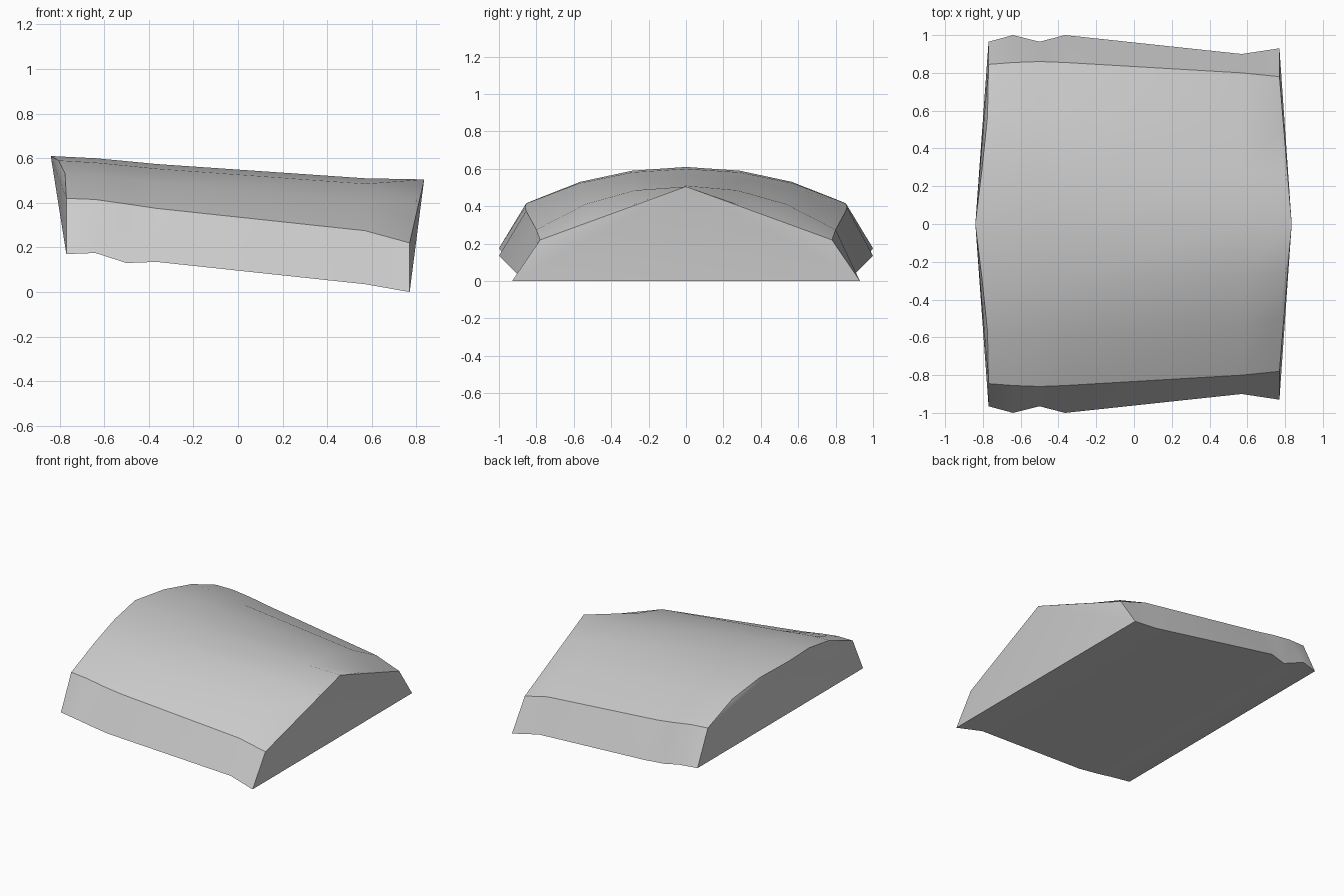
import bpy, bmesh
from math import radians

cube = bpy.data.objects.get("Cube")
if cube:
    bpy.data.objects.remove(cube, do_unlink=True)

grey = bpy.data.materials.new("light_grey")
grey.use_nodes = True
colour = (0.6, 0.6, 0.6, 1)
grey.diffuse_color = colour
grey.node_tree.nodes["Principled BSDF"].inputs["Base Color"].default_value = colour

# Stations: x, crown z, shoulder y, shoulder z, hem y, hem z, crown overhang
stations = [
    (-0.77, 0.61, 0.845, 0.42, 0.965, 0.17, -0.07),
    (-0.64, 0.60, 0.855, 0.415, 1.0, 0.175, 0),
    (-0.50, 0.587, 0.86, 0.395, 0.965, 0.13, 0),
    (-0.365, 0.574, 0.855, 0.375, 1.0, 0.135, 0),
    (0.57, 0.51, 0.80, 0.275, 0.90, 0.035, 0),
    (0.77, 0.505, 0.78, 0.22, 0.93, 0.0, 0.065),
]
# Arch steps: share of width, share of drop, share of overhang
arch = [(0, 0, 1), (0.34, 0.105, 0.5), (0.67, 0.42, 0.08), (1, 1, 0)]
ridged = [(0, 0, 1), (0.34, 0.32, 0.5), (0.64, 0.61, 0.08), (1, 1, 0)]


def section(bm, station, steps):
    """One closed cross-section, from the hem at -y over the crown to +y."""
    x, crown, sy, sz, hy, hz, over = station
    half = [(x + over * o, sy * w, crown - (crown - sz) * d) for w, d, o in steps]
    half.append((x, hy, hz))
    ring = [(px, -py, pz) for px, py, pz in half[:0:-1]] + half
    return [bm.verts.new(p) for p in ring]


# Lofted hood with a flat underside
bm = bmesh.new()
rings = [section(bm, s, ridged if s is stations[-1] else arch) for s in stations]
count = len(rings[0])
for a, b in zip(rings, rings[1:]):
    for i in range(count):
        j = (i + 1) % count
        bm.faces.new((a[i], a[j], b[j], b[i]))

# End caps, fanned from the crown point
for ring in (rings[0], rings[-1]):
    mid = count // 2
    for i in range(count):
        j = (i + 1) % count
        if mid not in (i, j):
            bm.faces.new((ring[mid], ring[i], ring[j]))

bmesh.ops.recalc_face_normals(bm, faces=bm.faces[:])
mesh = bpy.data.meshes.new("sloped_cover")
bm.to_mesh(mesh)
bm.free()
mesh.materials.append(grey)
cover = bpy.data.objects.new("sloped_cover", mesh)
bpy.context.collection.objects.link(cover)

# Smooth arch with crisp shoulders and rims
bpy.ops.object.select_all(action="DESELECT")
cover.select_set(True)
bpy.context.view_layer.objects.active = cover
bpy.ops.object.shade_smooth_by_angle(angle=radians(32))
